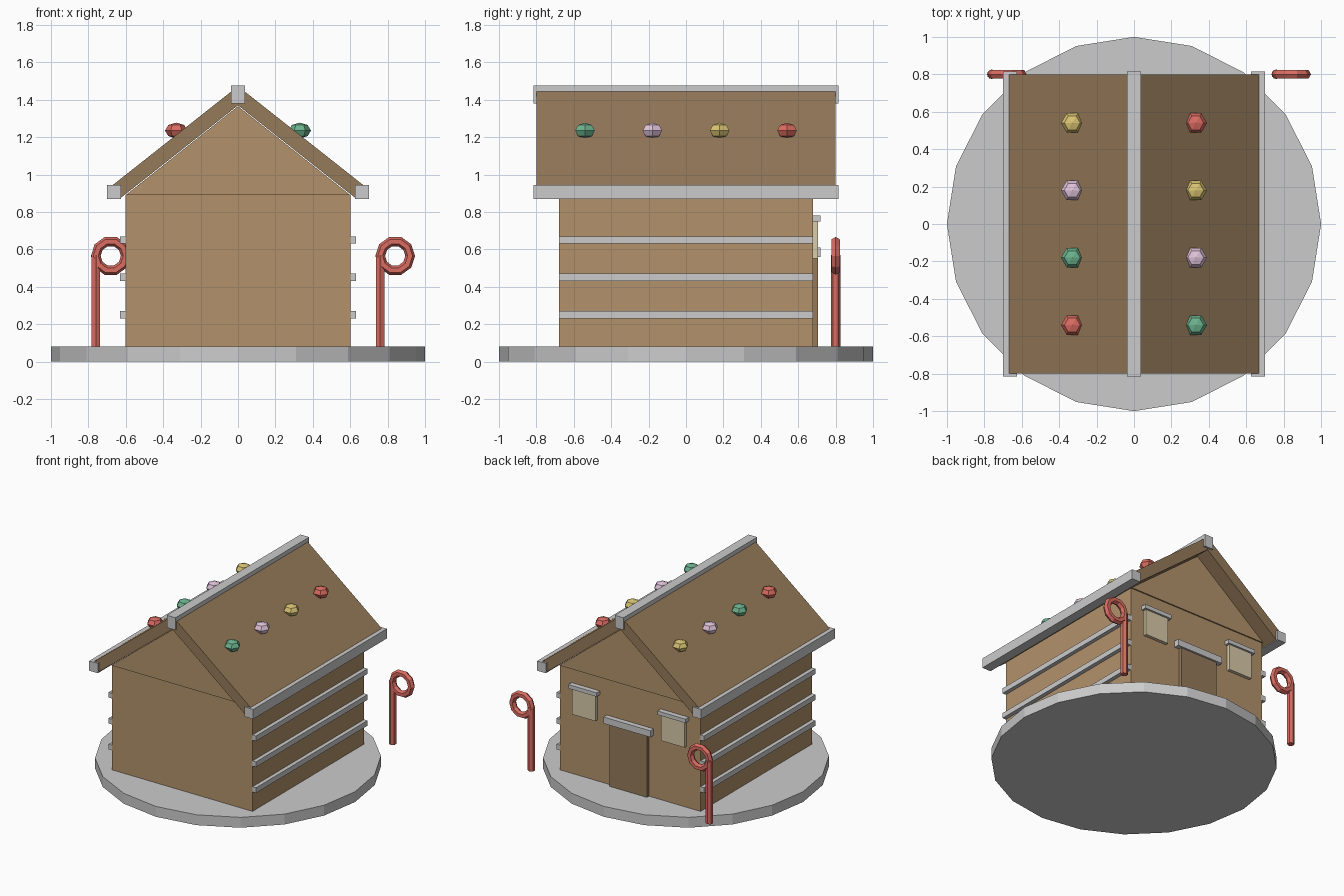
import bpy, bmesh, math
from mathutils import Matrix

if "Cube" in bpy.data.objects:
    bpy.data.objects.remove(bpy.data.objects["Cube"])


def material(name, rgb):
    m = bpy.data.materials.new(name)
    m.diffuse_color = (*rgb, 1)
    m.use_nodes = True
    m.node_tree.nodes["Principled BSDF"].inputs["Base Color"].default_value = m.diffuse_color
    return m


WALL = material("biscuit", (.45, .29, .15))
ROOF = material("dark_biscuit", (.30, .195, .10))
PANE = material("cream", (.70, .60, .40))
RED = material("red", (.70, .15, .12))
GREEN = material("green", (.15, .45, .27))
PINK = material("pink", (.75, .55, .70))
YELLOW = material("yellow", (.70, .55, .17))


def finish(name, bm, mat=None):
    bmesh.ops.recalc_face_normals(bm, faces=bm.faces)
    me = bpy.data.meshes.new(name)
    bm.to_mesh(me)
    bm.free()
    ob = bpy.data.objects.new(name, me)
    bpy.context.collection.objects.link(ob)
    if mat:
        me.materials.append(mat)
    return ob


def box(name, x, y, z, mat=None):
    """Box from (min, max) ranges."""
    bm = bmesh.new()
    mid = [(a + b) / 2 for a, b in (x, y, z)]
    size = [b - a for a, b in (x, y, z)]
    bmesh.ops.create_cube(bm, size=1, matrix=Matrix.Translation(mid) @ Matrix.Diagonal((*size, 1)))
    return finish(name, bm, mat)


def prism(name, profile, y0, y1, mat=None):
    """Extrude an x-z profile along y."""
    bm = bmesh.new()
    face = bm.faces.new([bm.verts.new((x, y0, z)) for x, z in profile])
    ext = bmesh.ops.extrude_face_region(bm, geom=[face])
    verts = [v for v in ext["geom"] if isinstance(v, bmesh.types.BMVert)]
    bmesh.ops.translate(bm, verts=verts, vec=(0, y1 - y0, 0))
    return finish(name, bm, mat)


def cylinder(name, r, sides, x, y, z0, z1, mat=None):
    bm = bmesh.new()
    bmesh.ops.create_cone(bm, cap_ends=True, segments=sides, radius1=r, radius2=r, depth=z1 - z0,
                          matrix=Matrix.Translation((x, y, (z0 + z1) / 2)))
    return finish(name, bm, mat)


def ring(name, x, y, z, major, minor, n, m, mat):
    """Low-poly torus standing in the x-z plane."""
    bm = bmesh.new()
    grid = []
    for i in range(n):
        a = math.tau * i / n
        row = []
        for j in range(m):
            b = math.tau * j / m
            r = major + minor * math.cos(b)
            row.append(bm.verts.new((x + r * math.cos(a), y + minor * math.sin(b), z + r * math.sin(a))))
        grid.append(row)
    for i in range(n):
        for j in range(m):
            k, l = (i + 1) % n, (j + 1) % m
            bm.faces.new((grid[i][j], grid[k][j], grid[k][l], grid[i][l]))
    return finish(name, bm, mat)


# round base, walls and gable
cylinder("base", 1, 20, 0, 0, 0, .08)
box("walls", (-.6, .6), (-.68, .68), (.08, .89), WALL)
prism("gable", [(-.6, .89), (.6, .89), (0, 1.365)], -.69, .69, WALL)

# ridge icing
box("ridge_icing", (-.037, .037), (-.815, .815), (1.38, 1.475))

# both sides: roof slab, eave icing, wall strips, sweets, window, cane
for s, side in ((1, "right"), (-1, "left")):
    prism(f"roof_{side}", [(0, 1.472), (s * .683, .933), (s * .633, .870), (0, 1.370)], -.8, .8, ROOF)
    box(f"eave_icing_{side}", sorted((s * .626, s * .70)), (-.815, .815), (.87, .945))
    for i, z in enumerate((.25, .45, .65)):
        box(f"wall_strip_{side}_{i}", sorted((s * .59, s * .63)), (-.68, .68), (z - .02, z + .02))
    sweets = (GREEN, PINK, YELLOW, RED) if s > 0 else (RED, GREEN, PINK, YELLOW)
    for i, mat in enumerate(sweets):
        bm = bmesh.new()
        place = (Matrix.Translation((s * .33, -.54 + .36 * i, 1.235)) @ Matrix.Diagonal((1, 1, .7, 1))
                 @ Matrix.Rotation(math.pi / 2, 4, 'Z'))
        bmesh.ops.create_uvsphere(bm, u_segments=6, v_segments=4, radius=.06, matrix=place)
        finish(f"sweet_{side}_{i}", bm, mat)
    c = s * .38
    box(f"window_{side}", (c - .1, c + .1), (.66, .705), (.55, .76), PANE)
    box(f"window_icing_{side}", (c - .12, c + .12), (.67, .72), (.75, .78))
    cylinder(f"cane_stem_{side}", .026, 6, s * .76, .8, .08, .57, RED)
    ring(f"cane_hook_{side}", s * .76 + .08, .8, .565, .08, .026, 10, 6, RED)

# door on the back wall
box("door", (-.16, .16), (.66, .705), (.08, .57), ROOF)
box("door_icing", (-.2, .2), (.67, .72), (.56, .61))
